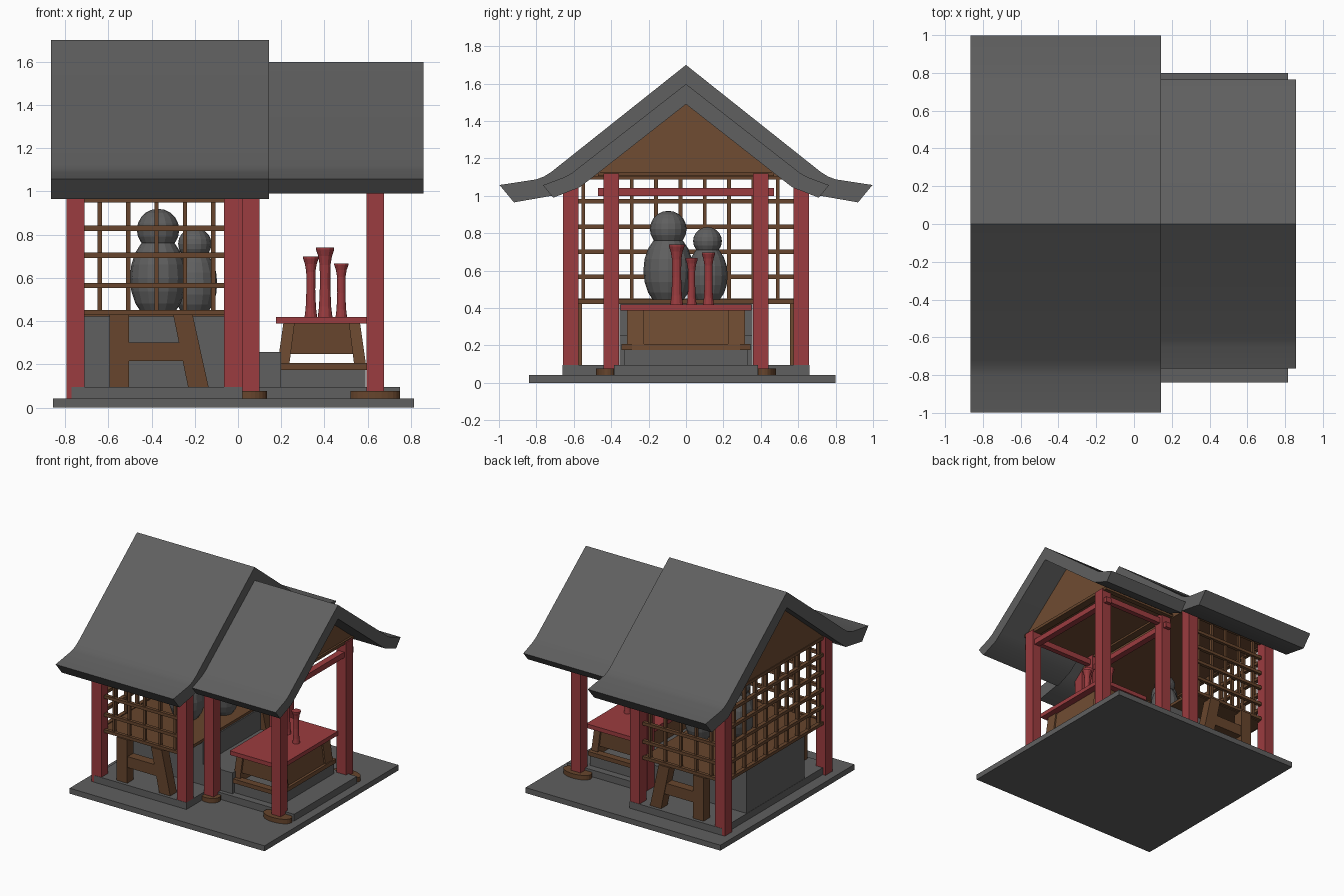
import bpy, math

if "Cube" in bpy.data.objects:
    bpy.data.objects.remove(bpy.data.objects["Cube"])


def mat(name, rgb):
    m = bpy.data.materials.new(name)
    m.diffuse_color = (*rgb, 1)
    m.use_nodes = True
    m.node_tree.nodes["Principled BSDF"].inputs["Base Color"].default_value = m.diffuse_color
    return m


RED = mat("red_paint", (0.33, 0.045, 0.05))
WOOD = mat("brown_wood", (0.135, 0.06, 0.026))
PANEL = mat("panel_wood", (0.16, 0.072, 0.032))
STONE = mat("dark_stone", (0.115, 0.115, 0.115))


def mesh(name, verts, faces, m=STONE):
    me = bpy.data.meshes.new(name)
    me.from_pydata(verts, [], faces)
    me.materials.append(m)
    ob = bpy.data.objects.new(name, me)
    bpy.context.collection.objects.link(ob)
    return ob


def prism(name, pts, axis, a, b, m=STONE):
    """Extrude a 2D outline from a to b; axis 'x' takes (y,z) points, axis 'y' takes (x,z)."""
    n = len(pts)
    put = (lambda p, t: (t, p[0], p[1])) if axis == 'x' else (lambda p, t: (p[0], t, p[1]))
    verts = [put(p, t) for t in (a, b) for p in pts]
    faces = [tuple(range(n))[::-1], tuple(range(n, 2 * n))]
    faces += [(i, (i + 1) % n, n + (i + 1) % n, n + i) for i in range(n)]
    ob = mesh(name, verts, faces, m)
    bpy.context.view_layer.objects.active = ob
    bpy.ops.object.mode_set(mode='EDIT')
    bpy.ops.mesh.select_all(action='SELECT')
    bpy.ops.mesh.normals_make_consistent(inside=False)
    bpy.ops.object.mode_set(mode='OBJECT')
    return ob


def box(name, x0, x1, y0, y1, z0, z1, m=STONE):
    return prism(name, [(x0, z0), (x1, z0), (x1, z1), (x0, z1)], 'y', y0, y1, m)


def ball(name, loc, scale):
    bpy.ops.mesh.primitive_uv_sphere_add(segments=16, ring_count=10, radius=1, location=loc)
    ob = bpy.context.object
    ob.name, ob.scale = name, scale
    ob.data.materials.append(STONE)


def lathe(name, prof, loc, m, n=12):
    verts = [(loc[0] + r * math.cos(2 * math.pi * i / n), loc[1] + r * math.sin(2 * math.pi * i / n), loc[2] + z)
             for r, z in prof for i in range(n)]
    faces = [(k * n + i, k * n + (i + 1) % n, (k + 1) * n + (i + 1) % n, (k + 1) * n + i)
             for k in range(len(prof) - 1) for i in range(n)]
    faces += [tuple(range(n))[::-1], tuple(range((len(prof) - 1) * n, len(prof) * n))]
    return mesh(name, verts, faces, m)


def roof(name, top, under, x0, x1):
    half = top + under[::-1]
    left = [(-y, z) for y, z in half[::-1] if y > 0]
    # ridge top -> right eave -> ridge underside -> left eave
    ob = prism(name, half + left, 'x', x0, x1)
    bpy.ops.object.select_all(action='DESELECT')
    ob.select_set(True)
    bpy.context.view_layer.objects.active = ob
    bpy.ops.object.shade_smooth_by_angle(angle=math.radians(28))


# Ground slab and stepped plinths
box("ground_slab", -0.855, 0.815, -0.84, 0.80, 0, 0.042)
box("hall_plinth", -0.77, 0.02, -0.66, 0.66, 0.02, 0.095)
box("porch_plinth", 0.02, 0.75, -0.385, 0.385, 0.02, 0.095)

# Stone pedestal and steps
box("pedestal", -0.768, -0.05, -0.355, 0.355, 0.09, 0.425)
box("pedestal_step", -0.05, 0.20, -0.355, 0.355, 0.09, 0.257)
box("table_base", 0.20, 0.59, -0.33, 0.33, 0.09, 0.176)
box("altar_floor", -0.76, -0.06, -0.60, 0.60, 0.422, 0.445, WOOD)

# Roofs
roof("hall_roof",
     [(0, 1.70), (0.72, 1.128), (0.76, 1.103), (0.80, 1.088), (0.997, 1.058)],
     [(0, 1.58), (0.63, 1.07), (0.72, 1.0), (0.92, 0.965)], -0.865, 0.143)
roof("porch_roof",
     [(0, 1.598), (0.61, 1.122), (0.65, 1.10), (0.765, 1.057)],
     [(0, 1.49), (0.50, 1.098), (0.57, 1.045), (0.71, 0.99)], 0.14, 0.858)

# Gables and ceilings
prism("hall_gable", [(-0.62, 1.10), (0.62, 1.10), (0, 1.60)], 'x', -0.77, 0.02, PANEL)
prism("porch_gable", [(-0.475, 1.12), (0.475, 1.12), (0, 1.492)], 'x', 0.02, 0.65, PANEL)

for s, side in ((-1, "front"), (1, "back")):
    # Hall posts
    for x in (-0.752, -0.022):
        box("hall_post_" + side, x - 0.042, x + 0.0418, s * 0.616 - 0.042, s * 0.616 + 0.042, 0.042, 1.11, RED)
    # Porch posts with round feet
    for x, rx in ((0.06, 0.075), (0.635, 0.115)):
        box("porch_post_" + side, x - 0.04, x + 0.04, s * 0.4 - 0.042, s * 0.4 + 0.042, 0.042, 1.12, RED)
        bpy.ops.mesh.primitive_cylinder_add(vertices=24, radius=1, depth=2, location=(x, s * 0.42, 0.058))
        foot = bpy.context.object
        foot.name, foot.scale = "post_foot_" + side, (rx, 0.062, 0.019)
        foot.data.materials.append(WOOD)
    # Porch side beams
    box("porch_side_beam_" + side, 0.0, 0.66, s * 0.4 - 0.02, s * 0.4 + 0.02, 1.045, 1.09, RED)
    box("porch_plate_" + side, 0.02, 0.66, s * 0.45 - 0.02, s * 0.45 + 0.02, 1.105, 1.125, WOOD)

    # Side lattice
    for z in (0.44, 0.565, 0.705, 0.83, 0.96, 1.09):
        box("side_lattice_rail_" + side, -0.72, -0.065, s * 0.61 - 0.013, s * 0.61 + 0.013, z - 0.012, z + 0.012, WOOD)
    for i in range(5):
        x = -0.64 + 0.1315 * i
        box("side_lattice_bar_" + side, x - 0.01, x + 0.01, s * 0.60 - 0.01, s * 0.60 + 0.01, 0.435, 1.10, WOOD)

    # Trestle below the side lattice
    ya, yb = s * 0.555, s * 0.635
    prism("trestle_leg_" + side, [(-0.595, 0.09), (-0.505, 0.09), (-0.505, 0.43), (-0.595, 0.43)], 'y', ya, yb, WOOD)
    prism("trestle_brace_leg_" + side, [(-0.23, 0.09), (-0.135, 0.09), (-0.21, 0.43), (-0.30, 0.43)], 'y', ya, yb, WOOD)
    box("trestle_rail_" + side, -0.51, -0.22, s * 0.56, s * 0.63, 0.215, 0.30, WOOD)

# Porch cross beams
for x in (0.06, 0.635):
    box("porch_cross_beam", x - 0.025, x + 0.025, -0.47, 0.47, 1.0, 1.043, RED)
    box("porch_tie", x - 0.03, x + 0.03, -0.47, 0.47, 1.105, 1.128, WOOD)

# Rear lattice
for z in (0.44, 0.567, 0.70, 0.835, 0.97, 1.10):
    box("rear_lattice_rail", -0.775, -0.745, -0.59, 0.59, z - 0.012, z + 0.012, WOOD)
for i in range(9):
    y = -0.55 + 0.13 * i
    box("rear_lattice_bar", -0.765, -0.74, y - 0.01, y + 0.01, 0.435, 1.10, WOOD)

# Stone figures
ball("large_figure_body", (-0.37, -0.095, 0.60), (0.13, 0.133, 0.20))
ball("large_figure_head", (-0.37, -0.095, 0.822), (0.098, 0.098, 0.098))
ball("small_figure_body", (-0.20, 0.115, 0.575), (0.104, 0.108, 0.165))
ball("small_figure_head", (-0.20, 0.115, 0.758), (0.077, 0.077, 0.075))

# Offering table
box("table_top", 0.175, 0.61, -0.35, 0.35, 0.388, 0.42, RED)
for s in (-1, 1):
    ya, yb = s * 0.315, s * 0.225
    prism("table_leg", [(0.18, 0.18), (0.235, 0.18), (0.262, 0.39), (0.21, 0.39)], 'y', ya, yb, PANEL)
    prism("table_leg", [(0.54, 0.18), (0.595, 0.18), (0.565, 0.39), (0.513, 0.39)], 'y', ya, yb, PANEL)
    box("table_side_panel", 0.23, 0.545, s * 0.30, s * 0.28, 0.248, 0.389, WOOD)
    box("table_foot_rail", 0.18, 0.60, s * 0.345, s * 0.29, 0.175, 0.207, WOOD)
for e in (-1, 1):
    at = lambda d: 0.388 + e * d
    box("table_end_rail", at(0.155), at(0.21), -0.345, 0.345, 0.175, 0.207, PANEL)
    prism("table_end_panel", [(at(0.172), 0.20), (at(0.192), 0.20), (at(0.167), 0.389), (at(0.147), 0.389)],
          'y', -0.24, 0.24, PANEL)

# Flared vases
for x, y, h, k in ((0.403, -0.05, 0.32, 1.0), (0.337, 0.12, 0.278, 0.85), (0.478, 0.03, 0.247, 0.78)):
    prof = [(0.034, 0), (0.028, 0.15), (0.024, 0.45), (0.025, 0.75), (0.032, 0.88), (0.042, 0.97), (0.042, 1)]
    lathe("vase", [(r * k, t * h) for r, t in prof], (x, y, 0.42), RED)
